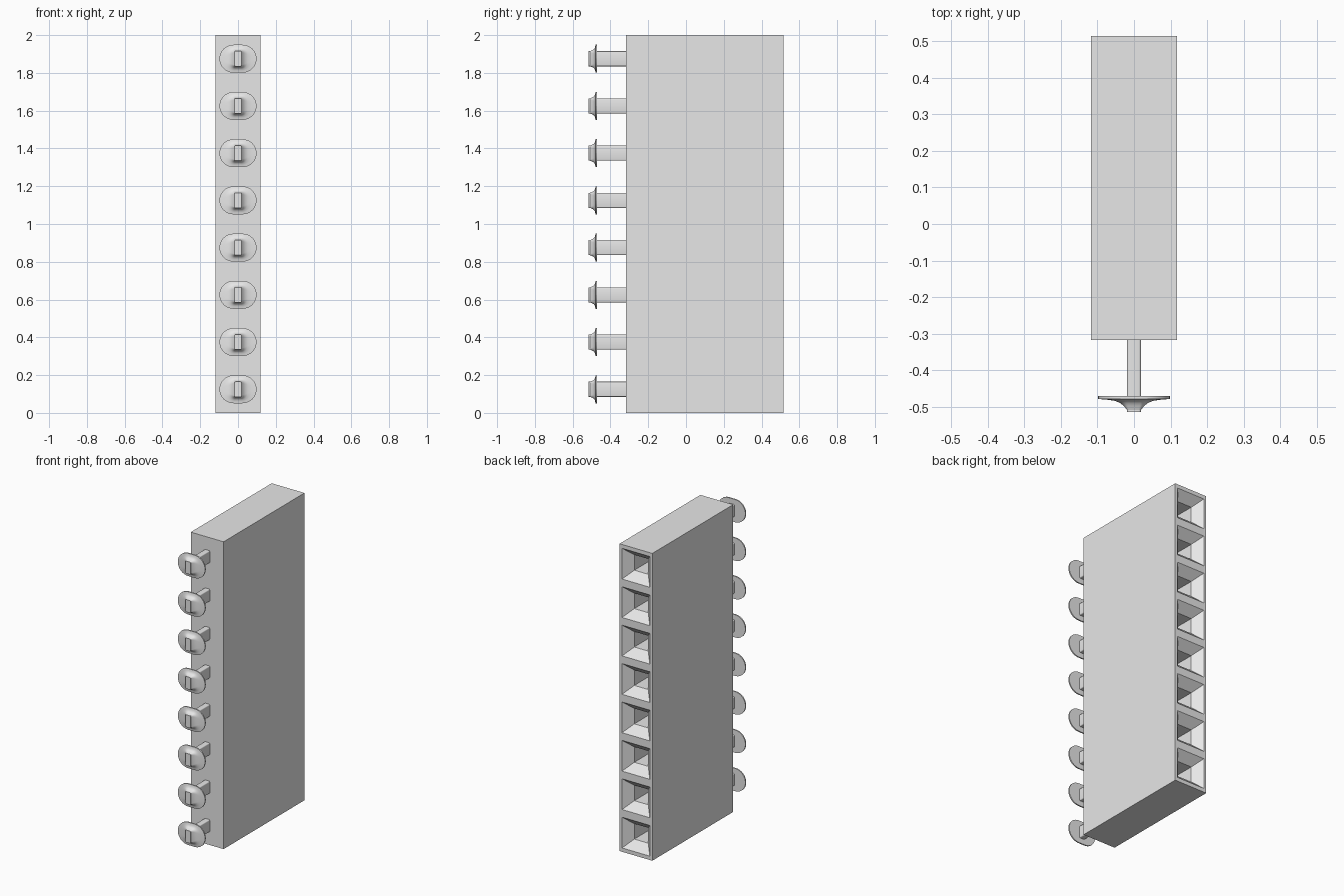
import bpy, bmesh, math
from mathutils import Vector

default = bpy.data.objects.get("Cube")
if default:
    bpy.data.objects.remove(default, do_unlink=True)

COUNT, PITCH = 8, 0.25
HALF_X, FRONT, BACK, TIP = 0.118, -0.317, 0.515, -0.515
PIN_X, PIN_Z = 0.019, 0.04

grey = bpy.data.materials.new("plain grey")
grey.use_nodes = True
grey.diffuse_color = (0.8, 0.8, 0.8, 1)
grey.node_tree.nodes["Principled BSDF"].inputs["Base Color"].default_value = (0.8, 0.8, 0.8, 1)


def finish(bm, name):
    """Turn a bmesh into a linked object."""
    bmesh.ops.recalc_face_normals(bm, faces=bm.faces)
    mesh = bpy.data.meshes.new(name)
    bm.to_mesh(mesh)
    bm.free()
    mesh.materials.append(grey)
    obj = bpy.data.objects.new(name, mesh)
    bpy.context.collection.objects.link(obj)
    return obj


def smooth(obj):
    bpy.ops.object.select_all(action='DESELECT')
    obj.select_set(True)
    bpy.context.view_layer.objects.active = obj
    bpy.ops.object.shade_smooth_by_angle(angle=math.radians(35))


def ring(bm, hx, hz, radius, y, steps=8):
    """Rounded rectangle of vertices in the xz plane."""
    verts = []
    for corner, (sx, sz) in enumerate([(1, 1), (-1, 1), (-1, -1), (1, -1)]):
        for i in range(steps + 1):
            a = math.pi / 2 * (corner + i / steps)
            verts.append(bm.verts.new((sx * (hx - radius) + radius * math.cos(a), y,
                                       sz * (hz - radius) + radius * math.sin(a))))
    return verts


def loft(bm, rings):
    """Skin the rings and cap both ends."""
    for a, b in zip(rings, rings[1:]):
        for i in range(len(a)):
            j = (i + 1) % len(a)
            bm.faces.new((a[i], a[j], b[j], b[i]))
    bm.faces.new(rings[0])
    bm.faces.new(rings[-1])


def repeat(obj):
    """Place one copy per socket, sharing the mesh."""
    base = obj.name
    for i in range(COUNT):
        item = obj if i == 0 else obj.copy()
        if i:
            bpy.context.collection.objects.link(item)
        item.name = f"{base}_{i + 1}"
        item.location.z = PITCH * (i + 0.5)


# Housing block, split into one cell per socket
bm = bmesh.new()
bmesh.ops.create_cube(bm, size=1)
for v in bm.verts:
    v.co = Vector((v.co.x * 2 * HALF_X, BACK if v.co.y > 0 else FRONT,
                   (v.co.z + 0.5) * COUNT * PITCH))
for i in range(1, COUNT):
    bmesh.ops.bisect_plane(bm, geom=bm.verts[:] + bm.edges[:] + bm.faces[:],
                           plane_co=(0, 0, i * PITCH), plane_no=(0, 0, 1))

# Tapered mouths and deep square holes in the back
bm.normal_update()
for face in [f for f in bm.faces if f.normal.y > 0.9]:
    cz = face.calc_center_median().z
    for half, depth in [(0.1, 0), (0.05, 0.055), (0.05, 0.6)]:
        bmesh.ops.inset_individual(bm, faces=[face], thickness=0.005)
        for v in face.verts:
            v.co = Vector((math.copysign(half, v.co.x), BACK - depth,
                           cz + math.copysign(half, v.co.z - cz)))
finish(bm, "housing")

# Contact pins on the front
bm = bmesh.new()
loft(bm, [ring(bm, PIN_X, PIN_Z, 0.006, y, 3) for y in (TIP, FRONT + 0.01)])
pin = finish(bm, "pin")
smooth(pin)
repeat(pin)

# Flared oval collars around the pins
profile = [(0.0, -0.509), (0.06, -0.503), (0.13, -0.497), (0.24, -0.490),
           (0.42, -0.484), (0.68, -0.481), (1.0, -0.479), (1.0, -0.471)]
bm = bmesh.new()
loft(bm, [ring(bm, PIN_X + t * 0.079, PIN_Z + t * 0.034, 0.006 + t * 0.068, y)
          for t, y in profile])
collar = finish(bm, "collar")
smooth(collar)
repeat(collar)
